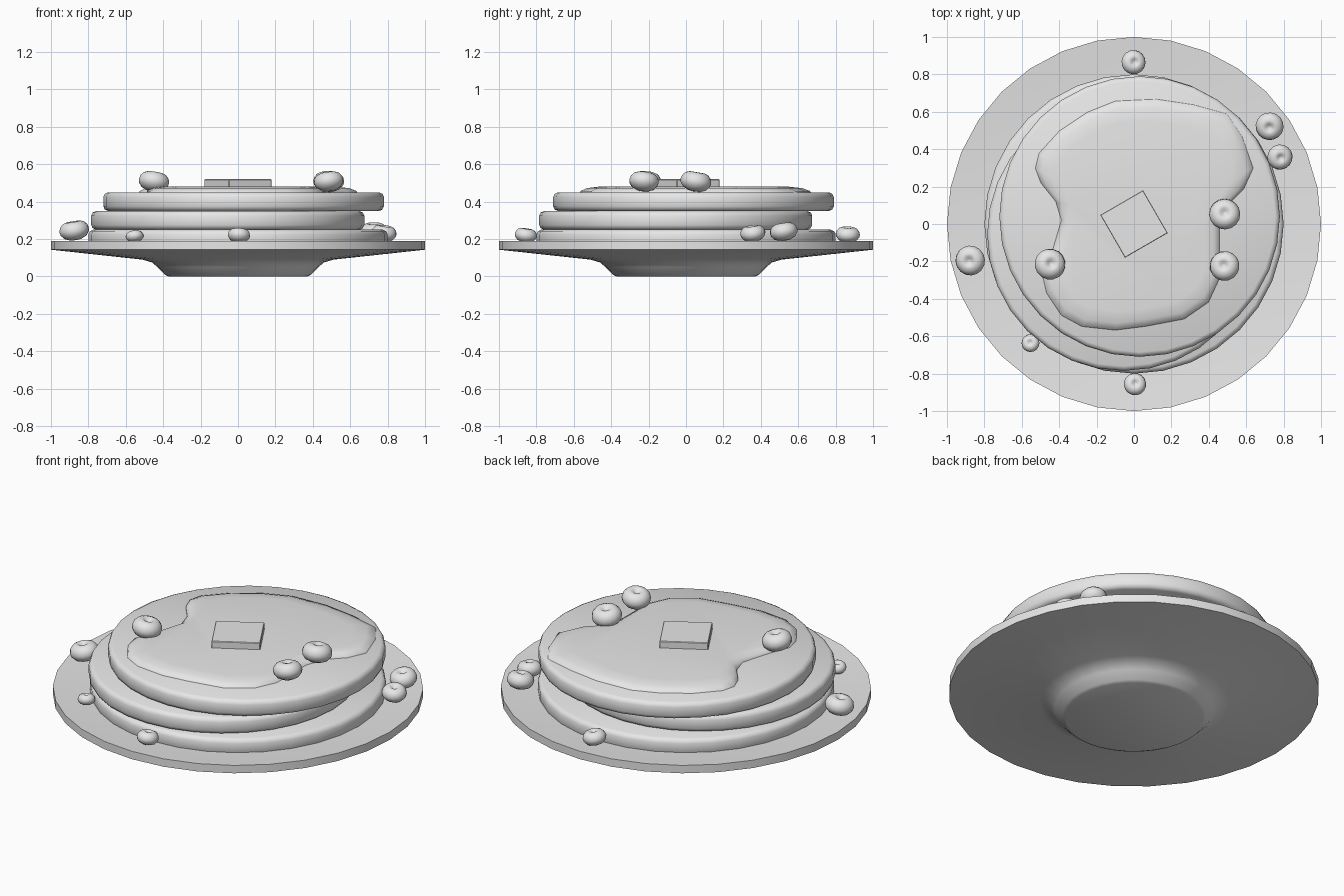
import bpy, bmesh, math
from mathutils import Matrix

cube = bpy.data.objects.get("Cube")
if cube:
    bpy.data.objects.remove(cube, do_unlink=True)

# One plain colour for everything
grey = bpy.data.materials.new("plain_grey")
grey.use_nodes = True
COLOUR = (0.8, 0.8, 0.8, 1)
grey.diffuse_color = COLOUR
grey.node_tree.nodes["Principled BSDF"].inputs["Base Color"].default_value = COLOUR


def finish(name, bm, angle=35):
    bmesh.ops.recalc_face_normals(bm, faces=bm.faces)
    mesh = bpy.data.meshes.new(name)
    bm.to_mesh(mesh)
    bm.free()
    mesh.materials.append(grey)
    obj = bpy.data.objects.new(name, mesh)
    bpy.context.collection.objects.link(obj)
    bpy.ops.object.select_all(action='DESELECT')
    obj.select_set(True)
    bpy.context.view_layer.objects.active = obj
    bpy.ops.object.shade_smooth_by_angle(angle=math.radians(angle))
    return obj


def lathe(name, profile, sides, angle=35):
    """Spin an (r, z) profile that starts and ends on the axis."""
    bm = bmesh.new()
    verts = [bm.verts.new((r, 0, z)) for r, z in profile]
    edges = [bm.edges.new(pair) for pair in zip(verts, verts[1:])]
    bmesh.ops.spin(bm, geom=verts + edges, axis=(0, 0, 1), cent=(0, 0, 0),
                   steps=sides, angle=math.tau, use_duplicate=False)
    bmesh.ops.remove_doubles(bm, verts=bm.verts, dist=0.0005)
    return finish(name, bm, angle)


# Plate: shallow dish on a round foot
lathe("plate", [(0, 0), (0.37, 0), (0.39, 0.008), (0.43, 0.05), (0.46, 0.075),
                (0.51, 0.09), (1, 0.143), (1, 0.19), (0.5, 0.145), (0, 0.14)], 32)

# Pancake stack, each one slightly off centre
for name, x, y, z, r in (("bottom_pancake", 0, 0, 0.15, 0.8),
                         ("middle_pancake", -0.055, -0.055, 0.25, 0.73),
                         ("top_pancake", 0.03, 0.04, 0.35, 0.75)):
    pancake = lathe(name, [(0, 0), (r - 0.025, 0), (r - 0.008, 0.008), (r, 0.025),
                           (r, 0.075), (r - 0.008, 0.092), (r - 0.025, 0.1),
                           (0, 0.1)], 32, 60)
    pancake.location = (x, y, z)

# Syrup puddle: outline with a sloping edge and flat top
outline = [(-0.1, 0.66), (0.12, 0.67), (0.32, 0.64), (0.5, 0.59), (0.58, 0.47),
           (0.64, 0.3), (0.59, 0.19), (0.5, 0.1), (0.46, -0.02), (0.46, -0.29),
           (0.4, -0.42), (0.27, -0.51), (0.06, -0.55), (-0.1, -0.57),
           (-0.28, -0.55), (-0.39, -0.49), (-0.47, -0.37), (-0.49, -0.28),
           (-0.44, -0.15), (-0.39, 0.02), (-0.42, 0.12), (-0.5, 0.22),
           (-0.53, 0.3), (-0.51, 0.38), (-0.4, 0.5), (-0.25, 0.6)]
bm = bmesh.new()
rings = [[bm.verts.new((x * s, y * s, z)) for x, y in outline]
         for s, z in ((1, 0.445), (0.99, 0.457), (0.93, 0.472), (0.82, 0.48))]
for low, high in zip(rings, rings[1:]):
    for i in range(len(outline)):
        bm.faces.new((low[i - 1], low[i], high[i], high[i - 1]))
bm.faces.new(rings[-1])
bm.faces.new(rings[0][::-1])
finish("syrup", bm, 50)

# Butter pat
bm = bmesh.new()
bmesh.ops.create_cube(bm, size=1, matrix=Matrix.Translation((0, 0, 0.49))
                      @ Matrix.Rotation(math.radians(30), 4, 'Z')
                      @ Matrix.Diagonal((0.264, 0.264, 0.06, 1)))
bmesh.ops.bevel(bm, geom=bm.edges[:], offset=0.003, segments=1, affect='EDGES')
finish("butter", bm, 30)

# Blueberries: squat, tilted balls with a dimpled crown
berry_profile = [(0, -0.62), (0.4, -0.58), (0.75, -0.42), (0.95, -0.17), (1, 0.06),
                 (0.93, 0.32), (0.75, 0.53), (0.5, 0.63), (0.33, 0.61),
                 (0.17, 0.48), (0, 0.42)]
berries = ((-0.45, -0.215, 0.505, 0.083), (0.485, 0.052, 0.505, 0.083),
           (0.485, -0.225, 0.505, 0.08), (-0.875, -0.195, 0.243, 0.08),
           (0.725, 0.523, 0.237, 0.075), (0.78, 0.358, 0.228, 0.068),
           (-0.003, 0.865, 0.222, 0.065), (0.005, -0.857, 0.218, 0.06),
           (-0.553, -0.637, 0.213, 0.048))
for i, (x, y, z, r) in enumerate(berries, 1):
    berry = lathe(f"blueberry_{i}", [(a * r, b * r) for a, b in berry_profile], 16, 80)
    berry.location = (x, y, z)
    berry.rotation_euler = (0.08, 0.15, i)
